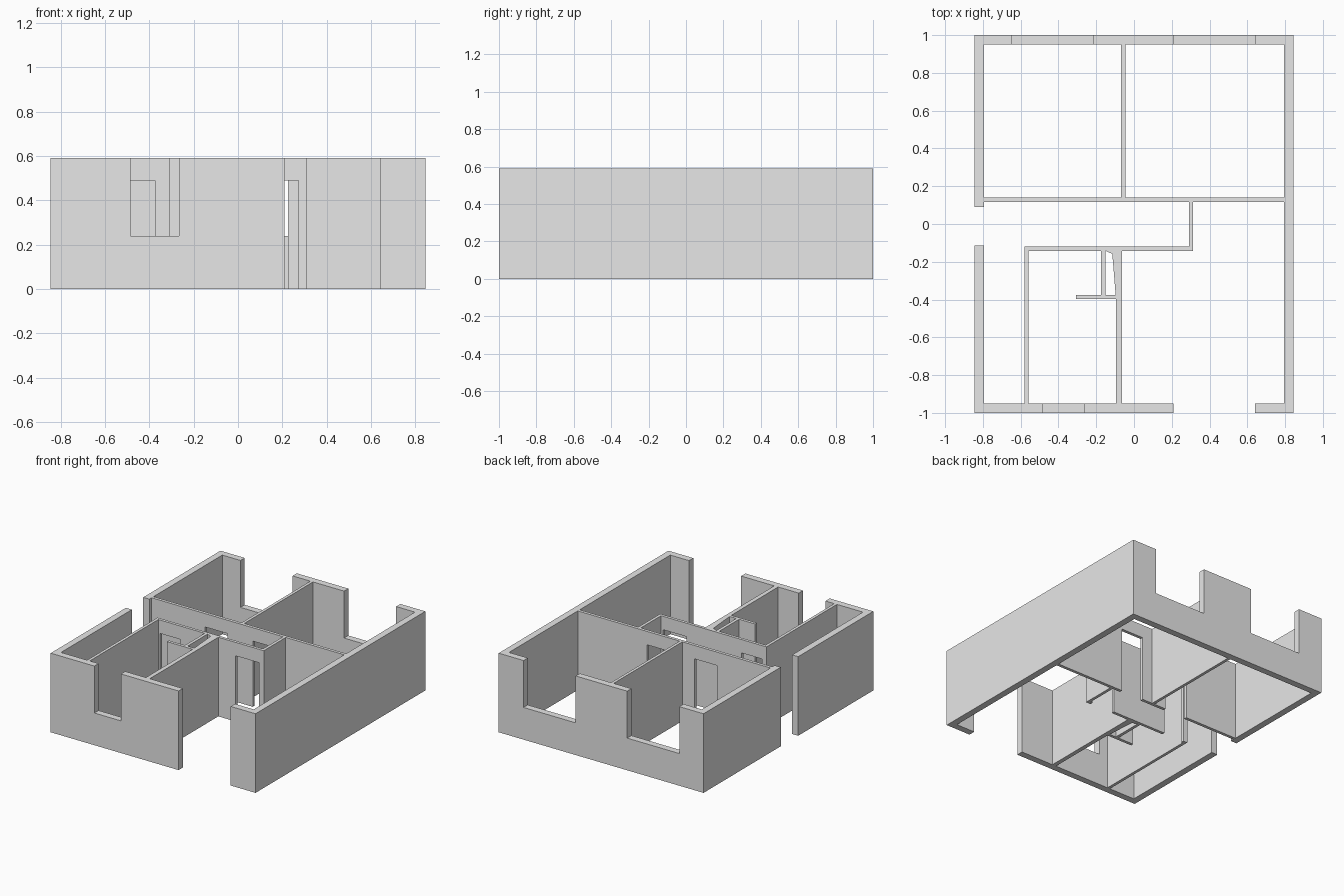
import bpy
import bmesh

if "Cube" in bpy.data.objects:
    bpy.data.objects.remove(bpy.data.objects["Cube"], do_unlink=True)

HEIGHT = 0.59
DOOR_TOP = 0.49
SILL = 0.24

plaster = bpy.data.materials.new("grey_plaster")
grey = (0.8, 0.8, 0.8, 1)
plaster.diffuse_color = grey
plaster.use_nodes = True
plaster.node_tree.nodes["Principled BSDF"].inputs["Base Color"].default_value = grey


def prism(name, points, offset):
    """Extrude a flat outline along an offset."""
    bm = bmesh.new()
    face = bm.faces.new([bm.verts.new(p) for p in points])
    grown = bmesh.ops.extrude_face_region(bm, geom=[face], use_keep_orig=True)
    moved = [g for g in grown["geom"] if isinstance(g, bmesh.types.BMVert)]
    bmesh.ops.translate(bm, verts=moved, vec=offset)
    bmesh.ops.recalc_face_normals(bm, faces=bm.faces)
    mesh = bpy.data.meshes.new(name)
    bm.to_mesh(mesh)
    bm.free()
    mesh.materials.append(plaster)
    obj = bpy.data.objects.new(name, mesh)
    bpy.context.collection.objects.link(obj)
    return obj


def wall_x(name, x0, x1, y0, y1, doors=(), windows=()):
    """Wall along x; doors are notches from the floor, windows from the top."""
    outline = [(x0, 0)]
    for a, b in doors:
        outline += [(a, 0), (a, DOOR_TOP), (b, DOOR_TOP), (b, 0)]
    outline += [(x1, 0), (x1, HEIGHT)]
    for a, b in reversed(windows):
        outline += [(b, HEIGHT), (b, SILL), (a, SILL), (a, HEIGHT)]
    outline.append((x0, HEIGHT))
    return prism(name, [(x, y0, z) for x, z in outline], (0, y1 - y0, 0))


def wall_y(name, x0, x1, y0, y1):
    """Plain wall along y."""
    base = [(x0, y0, 0), (x1, y0, 0), (x1, y1, 0), (x0, y1, 0)]
    return prism(name, base, (0, 0, HEIGHT))


# Outer walls
wall_x("front_wall", -0.845, 0.21, -1, -0.95, windows=[(-0.485, -0.265)])
wall_x("front_wall_return", 0.64, 0.845, -1, -0.95)
wall_x("back_wall", -0.845, 0.845, 0.95, 1,
       windows=[(-0.645, -0.215), (0.21, 0.64)])
wall_y("left_side_wall", 0.795, 0.845, -0.95, 0.95)
wall_y("right_side_wall_front", -0.845, -0.795, -0.95, -0.115)
wall_y("right_side_wall_back", -0.845, -0.795, 0.09, 0.95)

# Back rooms
wall_x("back_rooms_wall", -0.795, 0.795, 0.117, 0.14,
       doors=[(-0.353, -0.168), (0.04, 0.225)])
wall_y("back_rooms_partition", -0.068, -0.046, 0.14, 0.95)

# Hall
wall_x("hall_wall", -0.58, 0.312, -0.142, -0.12,
       doors=[(-0.545, -0.373), (0.08, 0.272)])
wall_y("hall_end_wall", 0.29, 0.312, -0.12, 0.117)

# Front room
wall_y("front_room_outer_wall", -0.58, -0.558, -0.95, -0.142)
wall_y("front_room_inner_wall", -0.095, -0.063, -0.95, -0.142)

# Closet
wall_x("closet_front_wall", -0.308, -0.095, -0.398, -0.376)
wall_y("closet_side_wall", -0.175, -0.152, -0.376, -0.142)
prism("closet_corner_filler",
      [(-0.152, -0.142, 0), (-0.115, -0.158, 0), (-0.097, -0.376, 0),
       (-0.095, -0.376, 0), (-0.095, -0.142, 0)], (0, 0, HEIGHT))
